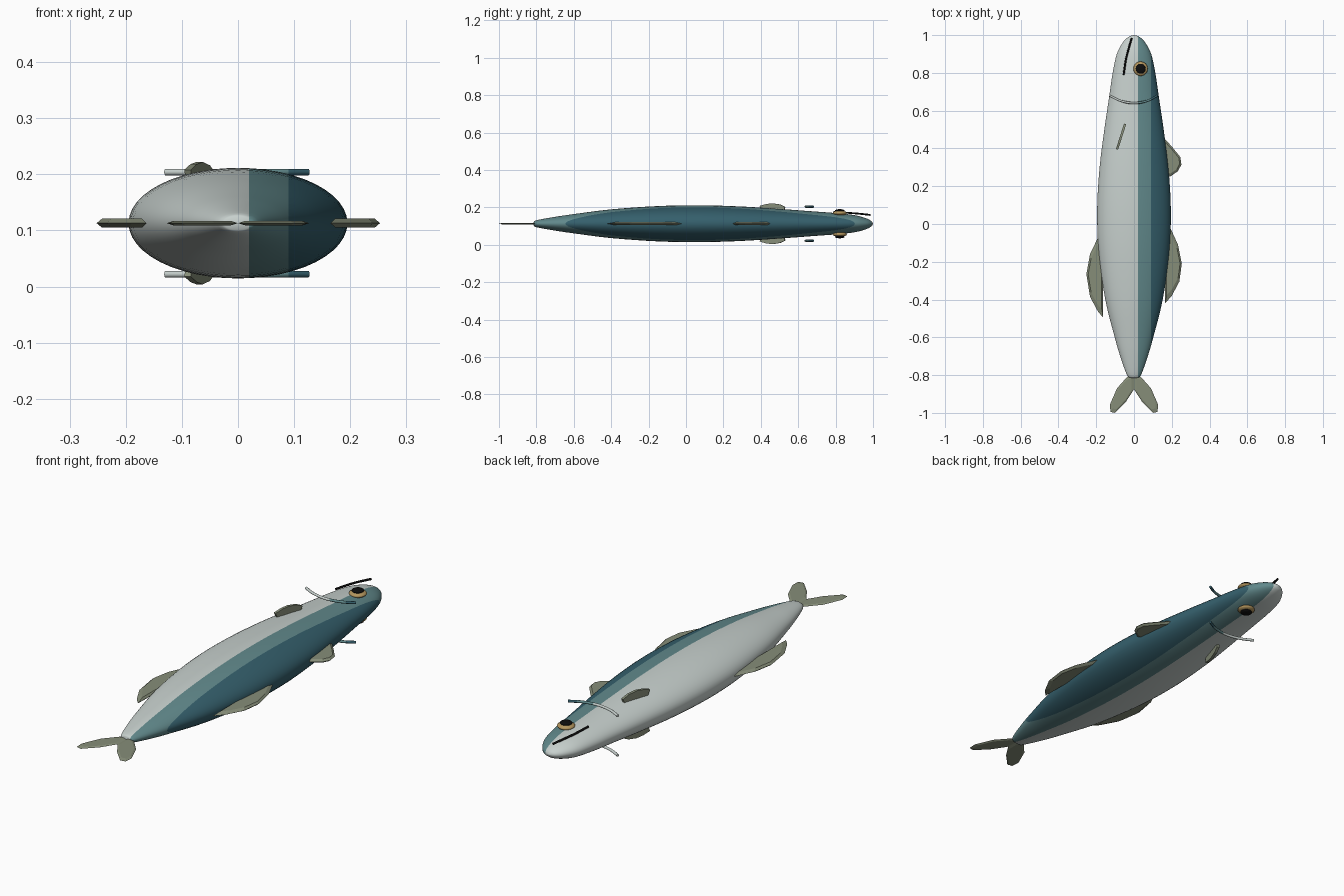
import bpy, bmesh, math
from mathutils import Vector

cube = bpy.data.objects.get("Cube")
if cube:
    bpy.data.objects.remove(cube)

MID = 0.113   # height of the fish's centre plane


def material(name, colour):
    m = bpy.data.materials.new(name)
    m.use_nodes = True
    m.diffuse_color = (*colour, 1)
    node = m.node_tree.nodes["Principled BSDF"]
    node.inputs["Base Color"].default_value = (*colour, 1)
    node.inputs["Roughness"].default_value = 0.6
    return m


silver = material("silver belly", (0.57, 0.63, 0.61))
teal = material("teal flank", (0.12, 0.25, 0.26))
deep = material("deep blue back", (0.035, 0.115, 0.15))
olive = material("olive fin", (0.24, 0.27, 0.19))
gold = material("gold eye ring", (0.45, 0.30, 0.11))
black = material("black", (0.004, 0.004, 0.004))


def finish(name, bm, mats, smooth=False):
    bmesh.ops.recalc_face_normals(bm, faces=bm.faces)
    me = bpy.data.meshes.new(name)
    bm.to_mesh(me)
    bm.free()
    ob = bpy.data.objects.new(name, me)
    bpy.context.collection.objects.link(ob)
    for m in mats:
        me.materials.append(m)
    if smooth:
        bpy.ops.object.select_all(action="DESELECT")
        ob.select_set(True)
        bpy.context.view_layer.objects.active = ob
        bpy.ops.object.shade_smooth_by_angle(angle=math.radians(50))
    return ob


def band_colours(bm):
    # split cleanly at the colour borders, then colour by distance to the back
    for x in (0.02, 0.09):
        bmesh.ops.bisect_plane(bm, geom=bm.verts[:] + bm.edges[:] + bm.faces[:],
                               plane_co=(x, 0, 0), plane_no=(1, 0, 0))
    for f in bm.faces:
        x = f.calc_center_median().x
        f.material_index = (x > 0.02) + (x > 0.09)


def spline(points, steps):
    # Catmull-Rom through the points
    pts = [Vector(p) for p in points]
    pts = [2 * pts[0] - pts[1]] + pts + [2 * pts[-1] - pts[-2]]
    out = []
    for a, b, c, d in zip(pts, pts[1:], pts[2:], pts[3:]):
        for i in range(steps):
            t = i / steps
            out.append(0.5 * (2 * b + (c - a) * t + (2 * a - 5 * b + 4 * c - d) * t ** 2
                              + (3 * b - a - 3 * c + d) * t ** 3))
    return out + [pts[-2]]


def loft(bm, rings):
    for r, s in zip(rings, rings[1:]):
        n = len(r)
        for i in range(n):
            bm.faces.new((r[i], r[(i + 1) % n], s[(i + 1) % n], s[i]))
    for r in (rings[0], rings[-1]):
        bm.faces.new(r)


def body():
    # (y, half width) stations from tail to snout
    stations = [(-0.815, 0.015), (-0.8, 0.037), (-0.7, 0.073), (-0.6, 0.102), (-0.4, 0.152),
                (-0.15, 0.187), (0.08, 0.195), (0.3, 0.182), (0.5, 0.157), (0.67, 0.132),
                (0.8, 0.113), (0.9, 0.091), (0.96, 0.06), (0.99, 0.03), (1.0, 0.004)]
    bm = bmesh.new()
    rings = []
    for y, w in spline(stations, 4):
        angles = [math.tau * i / 48 for i in range(48)]
        rings.append([bm.verts.new((w * math.cos(a), y, MID + 0.505 * w * math.sin(a)))
                      for a in angles])
    loft(bm, rings)
    band_colours(bm)
    finish("body", bm, [silver, teal, deep], True)


def fin(name, outline, thick=0.008):
    # flat blade with a sharp rim
    bm = bmesh.new()
    pts = [Vector(p) for p in outline]
    centre = sum(pts, Vector((0, 0))) / len(pts)
    rim = [bm.verts.new((*p, MID)) for p in pts]
    for side in (-1, 1):
        inner = [bm.verts.new((*centre.lerp(p, 0.8), MID + side * thick)) for p in pts]
        for i in range(len(pts)):
            j = (i + 1) % len(pts)
            bm.faces.new((rim[i], rim[j], inner[j], inner[i]))
        bm.faces.new(inner)
    finish(name, bm, [olive])


def tube(name, points, radius, mats, banded=False):
    bm = bmesh.new()
    rings = []
    path = spline(points, 6)
    for i, p in enumerate(path):
        d = (path[min(i + 1, len(path) - 1)] - path[max(i - 1, 0)]).normalized()
        u = d.cross(Vector((0, 0, 1))).normalized()
        v = u.cross(d)
        rings.append([bm.verts.new(p + radius * (u * math.cos(a) + v * math.sin(a)))
                      for a in (math.tau * k / 10 for k in range(10))])
    loft(bm, rings)
    if banded:
        band_colours(bm)
    finish(name, bm, mats, True)


def disc(name, x, y, z, radius, height, mat):
    bm = bmesh.new()
    bmesh.ops.create_uvsphere(bm, u_segments=24, v_segments=12, radius=1)
    bmesh.ops.scale(bm, vec=(radius, radius, height), verts=bm.verts)
    bmesh.ops.translate(bm, vec=(x, y, z), verts=bm.verts)
    finish(name, bm, [mat], True)


def pectoral(name, side):
    # upright blade standing on the flank: (fraction along, height above centre)
    profile = [(0.1, 0.065), (0, 0.095), (0.25, 0.105), (0.5, 0.109), (0.8, 0.103),
               (1, 0.09), (0.95, 0.065)]
    start, end = Vector((-0.09, 0.395, MID)), Vector((-0.047, 0.53, MID))
    across = Vector((end.y - start.y, start.x - end.x, 0)).normalized() * 0.006
    bm = bmesh.new()
    loft(bm, [[bm.verts.new(start.lerp(end, s) + Vector((0, 0, side * h)) + across * k)
               for s, h in profile] for k in (-1, 1)])
    finish(name, bm, [olive])


body()

# fins along the back and belly
fin("front_back_fin", [(0.155, 0.46), (0.2, 0.41), (0.245, 0.355), (0.251, 0.315),
                       (0.233, 0.28), (0.19, 0.25), (0.16, 0.26)])
fin("rear_back_fin", [(0.165, -0.01), (0.192, -0.02), (0.233, -0.11), (0.253, -0.21),
                      (0.24, -0.305), (0.2, -0.38), (0.165, -0.42)])
fin("belly_fin", [(-0.163, -0.06), (-0.19, -0.07), (-0.233, -0.16), (-0.252, -0.265),
                  (-0.233, -0.385), (-0.19, -0.465), (-0.163, -0.495)])

# forked tail
for name, s in (("tail_lobe_back", 1), ("tail_lobe_belly", -1)):
    fin(name, [(0, -0.79), (s * 0.037, -0.81), (s * 0.09, -0.87), (s * 0.127, -0.955),
               (s * 0.125, -0.995), (s * 0.1, -1.0), (s * 0.042, -0.94), (0, -0.875)], 0.004)

# paired features on the upper and lower flanks
for label, s in (("upper", 1), ("lower", -1)):
    pectoral(label + "_pectoral_fin", s)
    z = MID + s * 0.091
    tube(label + "_gill_line", [(-0.129, 0.68, z), (-0.07, 0.652, z), (0, 0.64, z),
                                (0.07, 0.652, z), (0.125, 0.68, z)],
         0.006, [silver, teal, deep], True)
    disc(label + "_eye_ring", 0.035, 0.822, MID + s * 0.057, 0.038, 0.013, gold)
    disc(label + "_pupil", 0.035, 0.822, MID + s * 0.070, 0.026, 0.008, black)

# mouth
tube("mouth", [(-0.012, 0.985, 0.160), (-0.028, 0.93, 0.166), (-0.043, 0.87, 0.171),
               (-0.055, 0.79, 0.177)], 0.005, [black])
